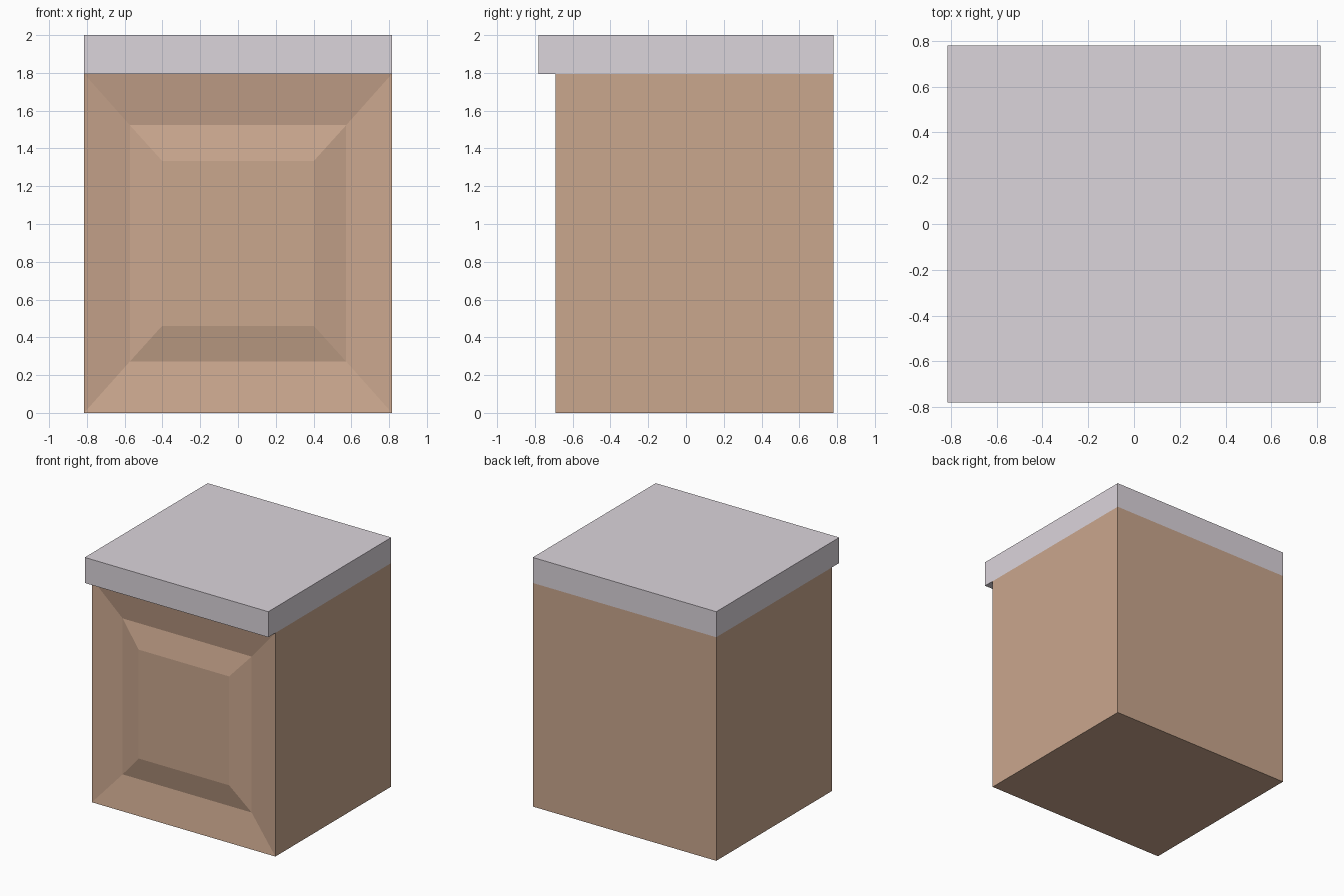
import bpy, bmesh

if "Cube" in bpy.data.objects:
    bpy.data.objects.remove(bpy.data.objects["Cube"])


def material(name, color):
    m = bpy.data.materials.new(name)
    m.diffuse_color = (*color, 1)
    m.use_nodes = True
    m.node_tree.nodes["Principled BSDF"].inputs["Base Color"].default_value = m.diffuse_color
    return m


def lofted_box(name, loops, zc, mat):
    """Rectangular loops (half width, half height, y) from back to front, bridged and capped."""
    bm = bmesh.new()
    rings = [[bm.verts.new((sx * w, y, zc + sz * h))
              for sx, sz in ((-1, -1), (1, -1), (1, 1), (-1, 1))]
             for w, h, y in loops]
    for a, b in zip(rings, rings[1:]):
        for i in range(4):
            j = (i + 1) % 4
            bm.faces.new((a[i], a[j], b[j], b[i]))
    bm.faces.new(rings[0])
    bm.faces.new(rings[-1])
    bmesh.ops.recalc_face_normals(bm, faces=bm.faces)
    mesh = bpy.data.meshes.new(name)
    bm.to_mesh(mesh)
    bm.free()
    mesh.materials.append(mat)
    obj = bpy.data.objects.new(name, mesh)
    bpy.context.collection.objects.link(obj)
    return obj


wood = material("wood", (0.59, 0.385, 0.27))
stone = material("stone", (0.71, 0.66, 0.71))

# Cabinet body: front slopes into a recess, then back out to a raised centre panel
lofted_box("cabinet_body", [
    (0.815, 0.8975, 0.78),
    (0.815, 0.8975, -0.69),
    (0.573, 0.626, -0.645),
    (0.402, 0.437, -0.687),
], 0.8975, wood)

# Countertop overhanging the front
lofted_box("countertop", [
    (0.815, 0.1025, 0.78),
    (0.815, 0.1025, -0.78),
], 1.8975, stone)
